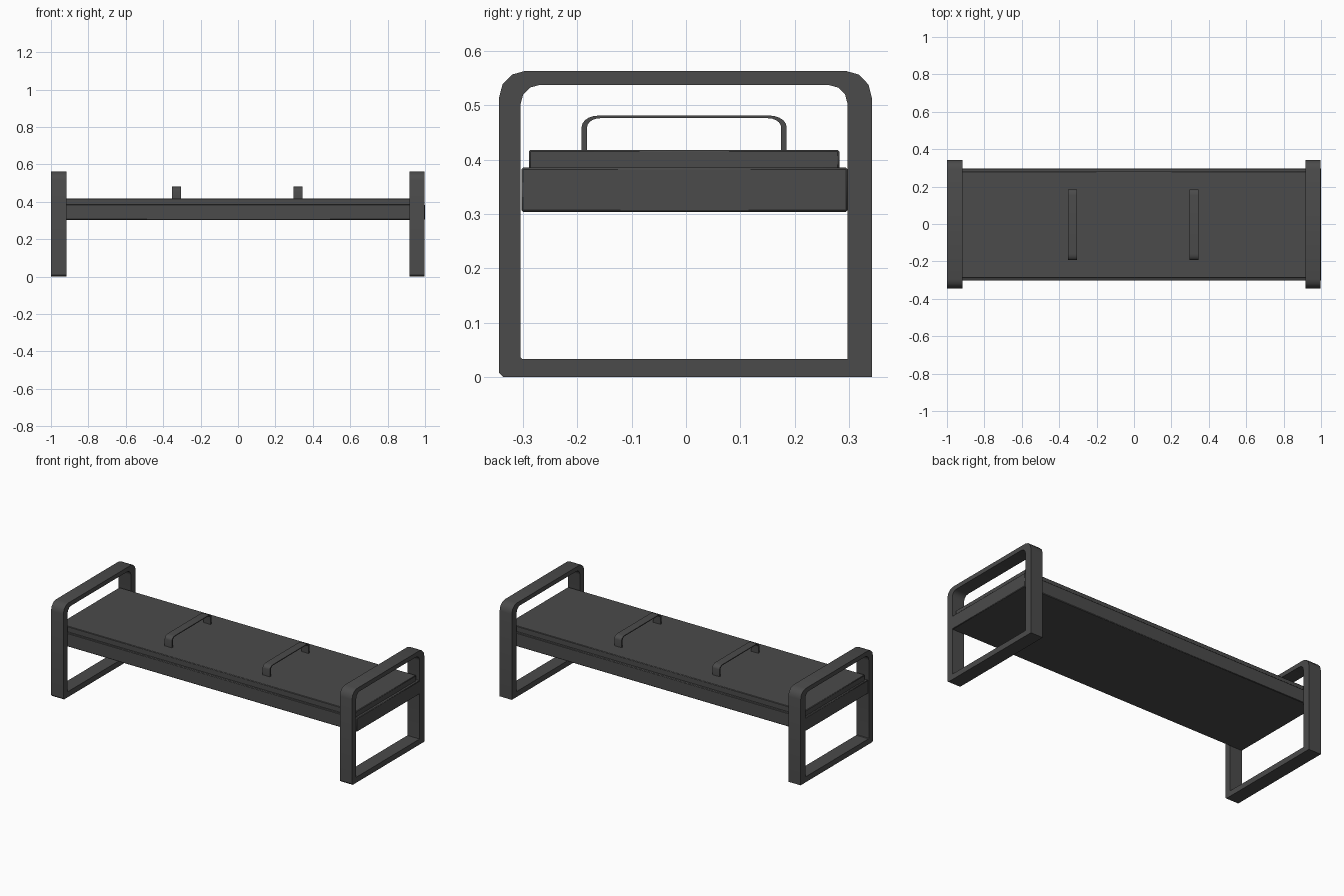
import bpy, bmesh, math

cube = bpy.data.objects.get("Cube")
if cube:
    bpy.data.objects.remove(cube, do_unlink=True)

mat = bpy.data.materials.new("charcoal grey")
mat.use_nodes = True
colour = (0.07, 0.07, 0.07, 1)
mat.diffuse_color = colour
bsdf = next(n for n in mat.node_tree.nodes if n.type == "BSDF_PRINCIPLED")
bsdf.inputs["Base Color"].default_value = colour


def finish(bm, name):
    bmesh.ops.recalc_face_normals(bm, faces=bm.faces)
    mesh = bpy.data.meshes.new(name)
    bm.to_mesh(mesh)
    bm.free()
    mesh.materials.append(mat)
    obj = bpy.data.objects.new(name, mesh)
    bpy.context.collection.objects.link(obj)
    bpy.ops.object.select_all(action="DESELECT")
    obj.select_set(True)
    bpy.context.view_layer.objects.active = obj
    bpy.ops.object.shade_smooth_by_angle(angle=math.radians(35))
    return obj


def box(name, x, y, z, bevel):
    """Box spanning the given (min, max) ranges, with softened edges."""
    bm = bmesh.new()
    bmesh.ops.create_cube(bm, size=1)
    for v in bm.verts:
        v.co = [r[0] + (c + 0.5) * (r[1] - r[0]) for c, r in zip(v.co, (x, y, z))]
    obj = finish(bm, name)
    mod = obj.modifiers.new("soft edges", "BEVEL")
    mod.width = bevel
    mod.segments = 1
    return obj


def arch(y0, y1, z0, z1, ry, rz, steps, foot=0):
    """Outline in y and z with rounded top corners, from left foot to right foot."""
    pts = [(y0 + foot, z0), (y0, z0 + foot)]
    for cy, start in ((y0 + ry, math.pi), (y1 - ry, math.pi / 2)):
        for i in range(steps + 1):
            a = start - i * math.pi / 2 / steps
            pts.append((cy + ry * math.cos(a), z1 - rz + rz * math.sin(a)))
    return pts + [(y1, z0)]


def band(name, outer, inner, x0, x1, closed):
    """Solid band between two matching outlines, spanning x0 to x1."""
    bm = bmesh.new()
    rings = [[bm.verts.new((x, *p)) for p in line]
             for x, line in ((x0, outer), (x1, outer), (x1, inner), (x0, inner))]
    n = len(outer)
    for i in range(n if closed else n - 1):
        j = (i + 1) % n
        for k in range(4):
            a, b = rings[k], rings[(k + 1) % 4]
            bm.faces.new((a[i], a[j], b[j], b[i]))
    if not closed:
        for i in (0, n - 1):
            bm.faces.new([r[i] for r in rings])
    bmesh.ops.remove_doubles(bm, verts=bm.verts, dist=1e-5)
    bmesh.ops.dissolve_degenerate(bm, edges=bm.edges, dist=1e-5)
    return finish(bm, name)


# End frames: closed loops that form legs and armrests
frame_outer = arch(-0.344, 0.342, 0, 0.563, 0.048, 0.05, 3, foot=0.008)
frame_inner = arch(-0.304, 0.297, 0.033, 0.537, 0.034, 0.034, 3, foot=0.003)
for name, x0, x1 in (("right_end_frame", -1, -0.918), ("left_end_frame", 0.916, 0.997)):
    band(name, frame_outer, frame_inner, x0, x1, True)

# Seat base and the thinner pad on top
box("seat_base", (-0.997, 1), (-0.303, 0.297), (0.304, 0.385), 0.003)
box("seat_pad", (-0.985, 0.985), (-0.289, 0.282), (0.38, 0.418), 0.003)

# Low divider handles across the seat
handle_outer = arch(-0.192, 0.185, 0.415, 0.481, 0.032, 0.021, 5)
handle_inner = arch(-0.182, 0.175, 0.415, 0.476, 0.024, 0.017, 5)
for name, x in (("right_divider", -0.328), ("left_divider", 0.322)):
    band(name, handle_outer, handle_inner, x - 0.024, x + 0.024, False)
